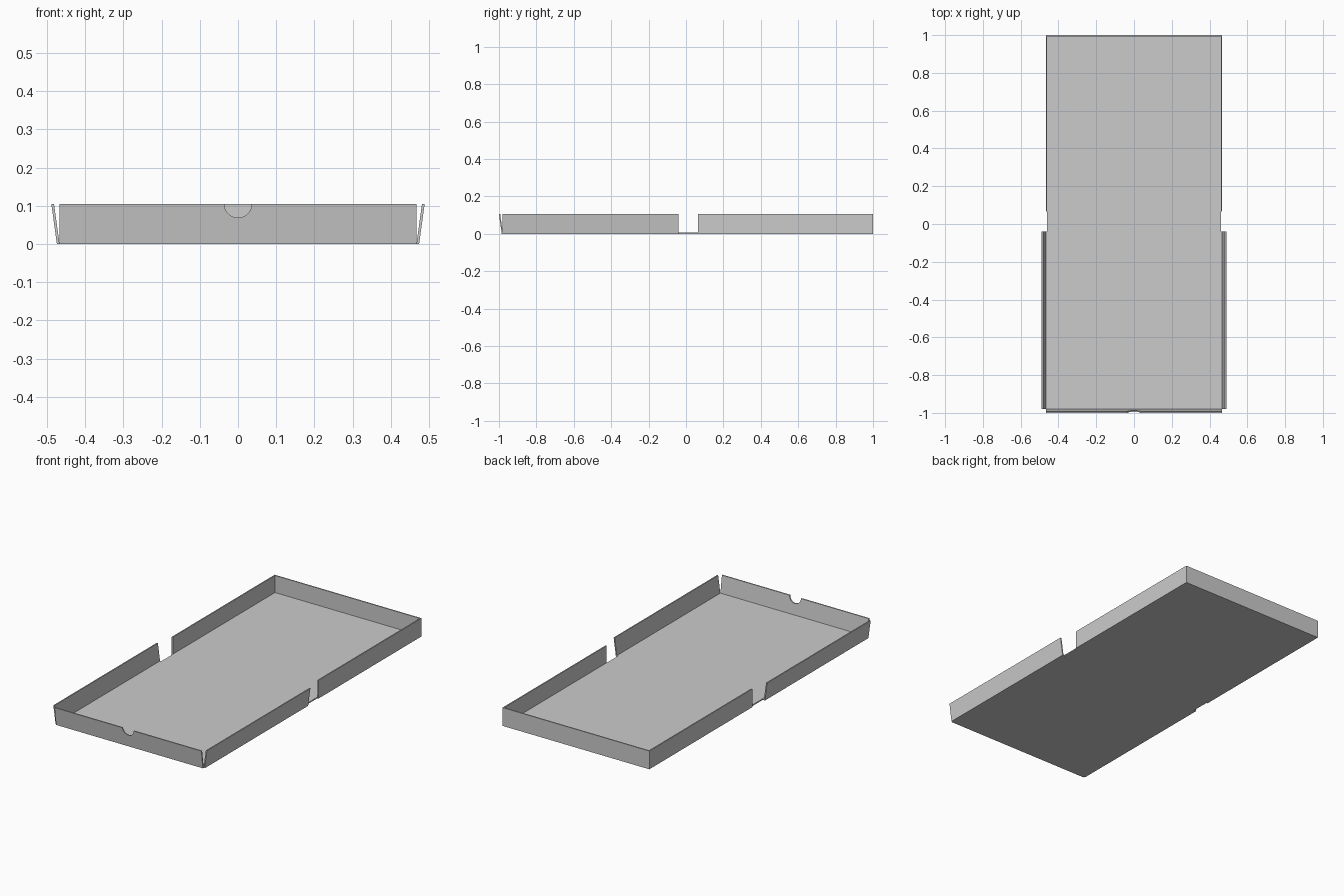
import bpy, bmesh, math
from mathutils import Vector

if "Cube" in bpy.data.objects:
    bpy.data.objects.remove(bpy.data.objects["Cube"])

H = 0.105      # wall height
T = 0.007      # sheet thickness
W = 0.467      # half width
LEAN = 0.0145  # outward lean of the loose front flaps


def slab(name, points, offset):
    """Extrude a planar outline along an offset vector."""
    bm = bmesh.new()
    face = bm.faces.new([bm.verts.new(p) for p in points])
    ext = bmesh.ops.extrude_face_region(bm, geom=[face], use_keep_orig=True)
    new = [v for v in ext["geom"] if isinstance(v, bmesh.types.BMVert)]
    bmesh.ops.translate(bm, verts=new, vec=Vector(offset))
    bmesh.ops.recalc_face_normals(bm, faces=bm.faces)
    me = bpy.data.meshes.new(name)
    bm.to_mesh(me)
    bm.free()
    ob = bpy.data.objects.new(name, me)
    bpy.context.collection.objects.link(ob)
    return ob


# Floor, slightly narrower between the side walls
F = -0.98
N = W - T
right = [(W, F), (W, -0.04), (N, -0.04), (N, 0.065), (W, 0.065), (W, 1.0)]
outline = right + [(-x, y) for x, y in reversed(right)]
slab("floor", [(x, y, 0) for x, y in outline], (0, 0, T))

# Side walls: upright at the back, leaning outward at the front
for s, side in ((1, "right"), (-1, "left")):
    x = s * W
    slab("back_wall_" + side,
         [(x, 0.065, 0), (x, 1, 0), (x, 1, H), (x, 0.065, H)], (-s * T, 0, 0))
    t = s * (W + LEAN)
    slab("front_flap_" + side,
         [(x, F, 0), (x, -0.04, 0), (t, -0.04, H), (t, F, H)], (s * T, 0, 0))

# Rear end wall
slab("rear_wall", [(-W, 1, 0), (W, 1, 0), (W, 1, H), (-W, 1, H)], (0, -T, 0))

# Leaning front end flap with a half-round thumb notch
R = 0.036
profile = [(-W, 0), (W, 0), (W, H)]
profile += [(R * math.cos(a), H - R * math.sin(a))
            for a in (math.pi * i / 16 for i in range(17))]
profile.append((-W, H))
y0 = -1 + T + LEAN
slab("front_end_flap", [(x, y0 - LEAN * z / H, z) for x, z in profile], (0, -T, 0))
